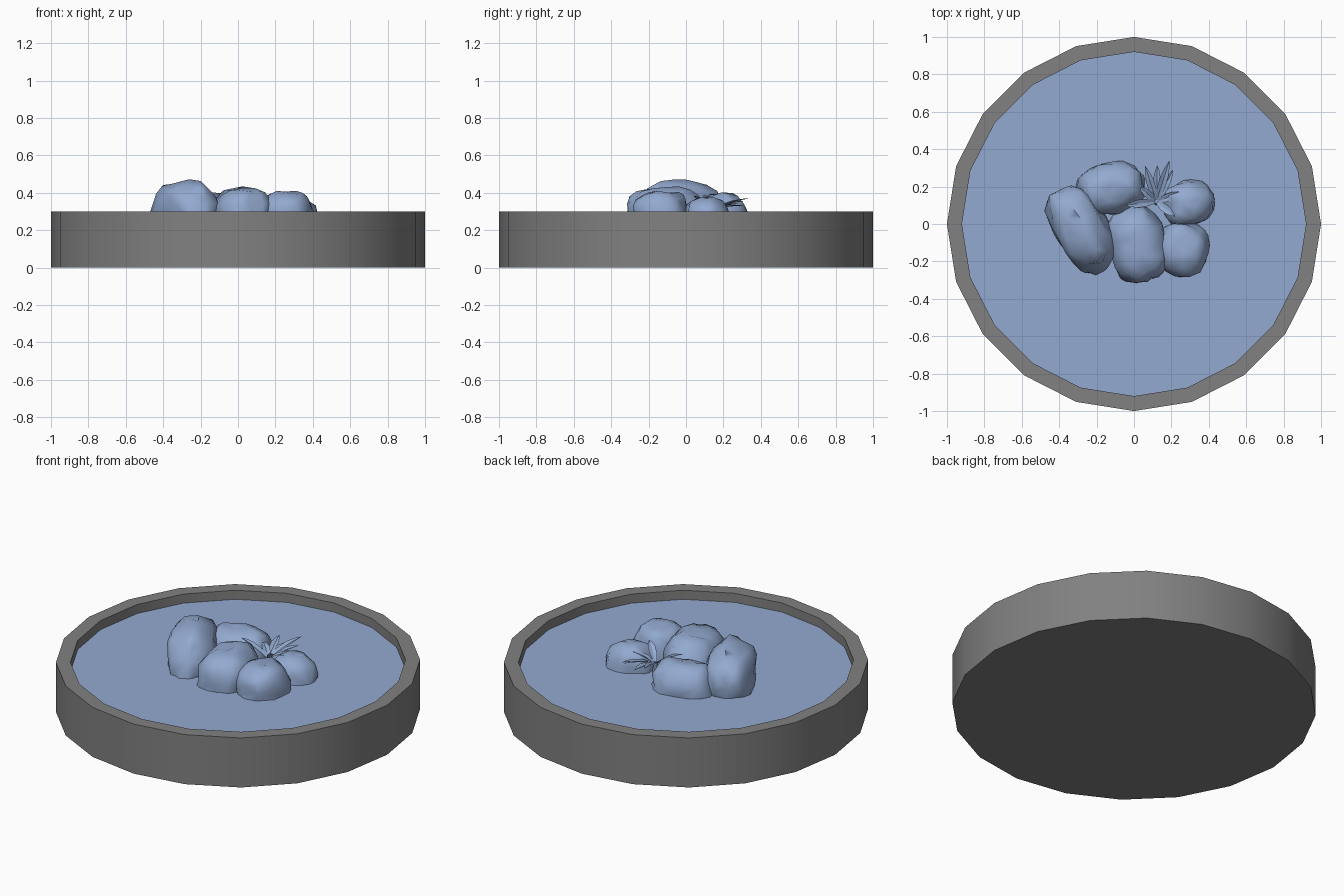
import bpy, bmesh, math
from mathutils import Vector, Matrix, noise

if "Cube" in bpy.data.objects:
    bpy.data.objects.remove(bpy.data.objects["Cube"])

WATER = 0.245


def material(name, rgb):
    m = bpy.data.materials.new(name)
    m.diffuse_color = (*rgb, 1)
    m.use_nodes = True
    m.node_tree.nodes["Principled BSDF"].inputs["Base Color"].default_value = m.diffuse_color
    return m


STONE = material("grey stone", (0.22, 0.22, 0.22))
BLUE = material("pale blue", (0.29, 0.40, 0.63))


def make_object(name, bm, mat, angle=None):
    bmesh.ops.recalc_face_normals(bm, faces=bm.faces)
    me = bpy.data.meshes.new(name)
    bm.to_mesh(me)
    bm.free()
    ob = bpy.data.objects.new(name, me)
    bpy.context.collection.objects.link(ob)
    me.materials.append(mat)
    if angle:
        bpy.ops.object.select_all(action='DESELECT')
        ob.select_set(True)
        bpy.context.view_layer.objects.active = ob
        bpy.ops.object.shade_smooth_by_angle(angle=math.radians(angle))
    return ob


def ring(bm, r, z, n=20):
    return [bm.verts.new((r * math.cos(i * math.tau / n), r * math.sin(i * math.tau / n), z))
            for i in range(n)]


# Round basin with a raised rim, 20 sides
bm = bmesh.new()
rings = [ring(bm, r, z) for r, z in ((1, 0), (1, 0.3), (0.92, 0.3), (0.92, WATER - 0.01))]
for a, b in zip(rings, rings[1:]):
    for i in range(20):
        j = (i + 1) % 20
        bm.faces.new((a[i], a[j], b[j], b[i]))
bm.faces.new(rings[0][::-1])
bm.faces.new(rings[-1])
make_object("basin", bm, STONE, 30)

# Water surface
bm = bmesh.new()
bm.faces.new(ring(bm, 0.92, WATER))
make_object("water", bm, BLUE)


# Boulders: lumpy, slightly boxy spheres cut off under the water
def boulder(name, centre, size, turn, seed):
    bm = bmesh.new()
    bmesh.ops.create_icosphere(bm, subdivisions=4, radius=1)
    offset = Vector((seed * 7.3, seed * 3.1, seed * 5.7))
    for v in bm.verts:
        d = v.co.normalized()
        boxy = sum(abs(c) ** 2.5 for c in d) ** (-1 / 2.5)
        lump = 0.13 * noise.noise(d * 1.7 + offset) + 0.06 * noise.noise(d * 4 + offset)
        v.co = d * (boxy * 0.97 + lump)
    bm.transform(Matrix.Translation(centre) @ Matrix.Rotation(math.radians(turn), 4, 'Z')
                 @ Matrix.Diagonal((*size, 1)))
    bmesh.ops.bisect_plane(bm, geom=bm.verts[:] + bm.edges[:] + bm.faces[:],
                           plane_co=(0, 0, WATER - 0.005), plane_no=(0, 0, 1), clear_inner=True)
    ob = make_object(name, bm, BLUE, 35)
    # chip the surface into broad facets
    dec = ob.modifiers.new("facets", 'DECIMATE')
    dec.ratio = 0.16


boulder("boulder_left", (-0.28, -0.03, 0.29), (0.145, 0.25, 0.175), 28, 1)
boulder("boulder_back", (-0.12, 0.19, 0.26), (0.19, 0.14, 0.145), 12, 2)
boulder("boulder_centre", (0.02, -0.11, 0.27), (0.155, 0.215, 0.17), 12, 3)
boulder("boulder_right_front", (0.26, -0.135, 0.27), (0.14, 0.15, 0.15), -10, 4)
boulder("boulder_right_back", (0.29, 0.11, 0.25), (0.14, 0.12, 0.13), 15, 5)


# Water plant: pointed leaves arching out from one root
ROOT = Vector((0.12, 0.12, 0.30))
TIPS = [(0.19, 0.34, 0.37), (0.06, 0.31, 0.355), (0.125, 0.315, 0.33), (0.21, 0.29, 0.34),
        (0.26, 0.17, 0.36), (0.22, 0.04, 0.385), (-0.05, 0.10, 0.39), (0.03, 0.20, 0.35)]
bm = bmesh.new()
for tip in TIPS:
    tip = Vector(tip)
    along = tip - ROOT
    side = along.cross(Vector((0, 0, 1))).normalized()
    rows = []
    for t, w in ((0.0, 0.007), (0.3, 0.02), (0.6, 0.021), (0.85, 0.011)):
        p = ROOT + along * t + Vector((0, 0, 0.04 * t * (1 - t)))
        fold = Vector((0, 0, w * 0.35))
        rows.append([bm.verts.new(p + side * w + fold), bm.verts.new(p),
                     bm.verts.new(p - side * w + fold)])
    end = bm.verts.new(tip)
    for a, b in zip(rows, rows[1:]):
        for k in (0, 1):
            bm.faces.new((a[k], a[k + 1], b[k + 1], b[k]))
    for k in (0, 1):
        bm.faces.new((rows[-1][k], rows[-1][k + 1], end))
make_object("plant_leaves", bm, BLUE)

# Short stem holding the leaves up from the water
bm = bmesh.new()
bmesh.ops.create_cone(bm, cap_ends=True, segments=8, radius1=0.02, radius2=0.012, depth=0.07,
                      matrix=Matrix.Translation((ROOT.x, ROOT.y, 0.272)))
make_object("plant_stem", bm, BLUE)
